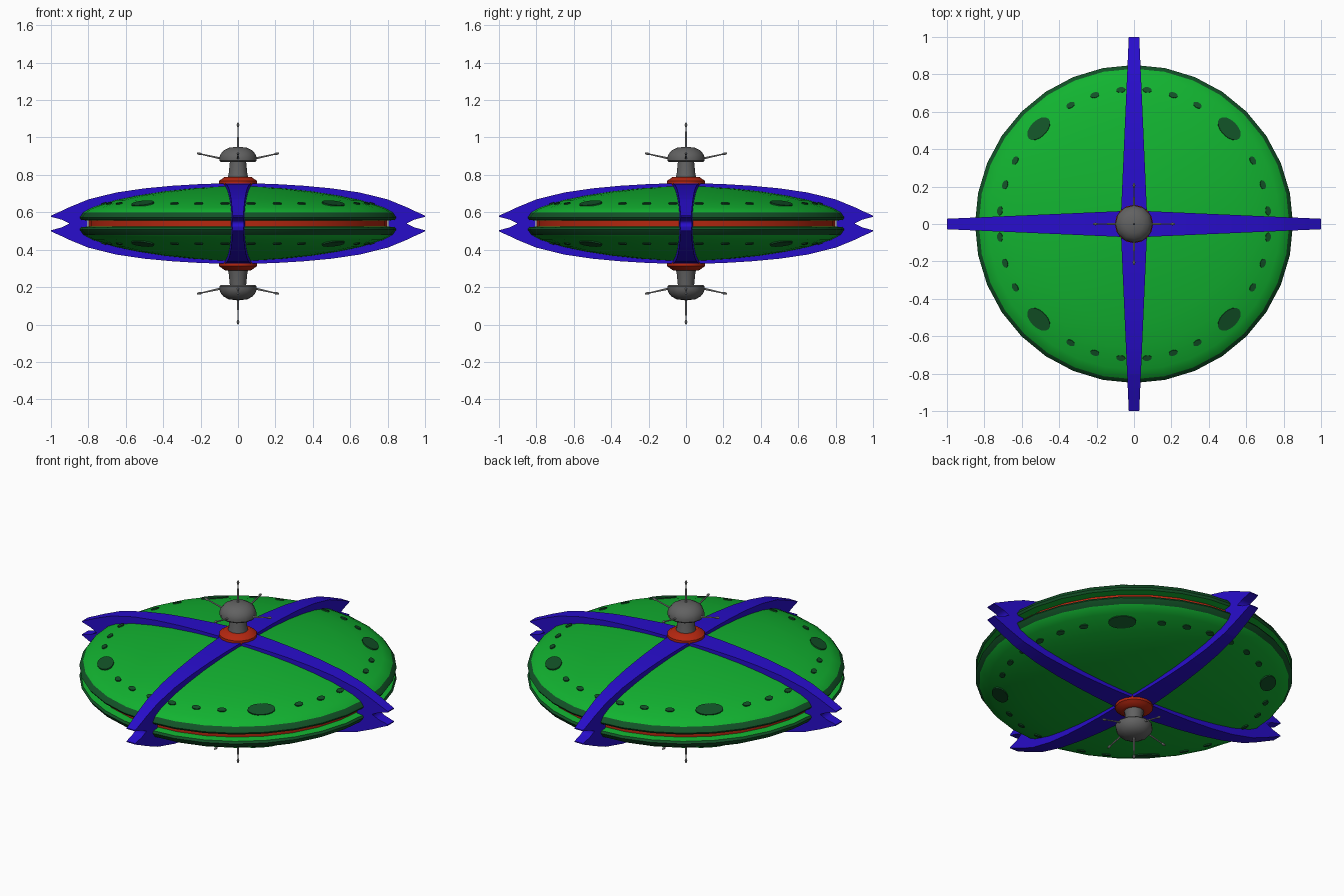
import bpy, bmesh, math
from mathutils import Matrix, Vector

if "Cube" in bpy.data.objects:
    bpy.data.objects.remove(bpy.data.objects["Cube"])

MID = 0.54  # height of the mirror plane; all heights below are relative to it


def colour(name, rgb):
    m = bpy.data.materials.new(name)
    m.diffuse_color = (*rgb, 1)
    m.use_nodes = True
    m.node_tree.nodes["Principled BSDF"].inputs["Base Color"].default_value = m.diffuse_color
    return m


GREEN = colour("green", (0.006, 0.45, 0.03))
DARK = colour("dark_green", (0.006, 0.085, 0.02))
BLUE = colour("blue", (0.021, 0.004, 0.60))
RED = colour("red", (0.46, 0.02, 0.005))
GREY = colour("grey", (0.12, 0.12, 0.12))
LIGHT = colour("light_grey", (0.33, 0.33, 0.33))


def finish(bm, name, mats, angle=None, mirror=True):
    bmesh.ops.remove_doubles(bm, verts=bm.verts, dist=1e-5)
    bmesh.ops.recalc_face_normals(bm, faces=bm.faces)
    me = bpy.data.meshes.new(name)
    bm.to_mesh(me)
    bm.free()
    for m in mats:
        me.materials.append(m)
    ob = bpy.data.objects.new(name, me)
    ob.location.z = MID
    bpy.context.collection.objects.link(ob)
    if angle:
        bpy.ops.object.select_all(action='DESELECT')
        ob.select_set(True)
        bpy.context.view_layer.objects.active = ob
        bpy.ops.object.shade_smooth_by_angle(angle=math.radians(angle))
    if mirror:
        mod = ob.modifiers.new("mirror", 'MIRROR')
        mod.use_axis = (False, False, True)
    return ob


def lathe(name, profile, sides, mats, angle, second=(), mirror=True):
    """Spin (radius, height) points; segments listed in second get mats[1]."""
    bm = bmesh.new()
    rings = [[bm.verts.new((r * math.cos(2 * math.pi * i / sides),
                            r * math.sin(2 * math.pi * i / sides), h))
              for i in range(sides)] for r, h in profile]
    for k in range(len(profile) - 1):
        for i in range(sides):
            j = (i + 1) % sides
            f = bm.faces.new((rings[k][i], rings[k][j], rings[k + 1][j], rings[k + 1][i]))
            f.material_index = 1 if k in second else 0
    return finish(bm, name, mats, angle, mirror)


# Saucer halves with a dark rim band
DOME = [(0, .2), (.12, .197), (.25, .188), (.4, .172), (.54, .15), (.66, .125),
        (.78, .087), (.83, .06)]
lathe("saucer_hull", DOME + [(.85, .032), (.842, .02), (.78, .013), (0, .013)], 32,
      [GREEN, DARK], 35, second=(7, 8))

# Red core seen in the gap between the halves
lathe("red_core", [(0, .015), (.8, .015), (.8, -.015), (0, -.015)], 32, [RED], 30, mirror=False)

# Oval windows: three small ones each side of a large one per quarter
bm = bmesh.new()
tilt = math.atan2(.125 - .087, .78 - .66)
for quarter in range(4):
    for deg in (5.6, 16.9, 28.1, 45, 61.9, 73.1, 84.4):
        radial, tang = (.045, .075) if deg == 45 else (.015, .024)
        place = (Matrix.Rotation(math.radians(deg + 90 * quarter), 4, 'Z')
                 @ Matrix.Translation((.72, 0, .1065))
                 @ Matrix.Rotation(tilt, 4, 'Y')
                 @ Matrix.Diagonal((radial, tang, .009, 1)))
        bmesh.ops.create_cone(bm, cap_ends=True, segments=16, radius1=1, radius2=1,
                              depth=1, matrix=place)
finish(bm, "windows", [DARK], 30)

# Crossed beams: stations are (distance, top, underside), tapering to forked tips
HALF = [(0, .217, .17), (.2, .211, .165), (.35, .202, .15), (.5, .188, .13), (.65, .166, .1),
        (.8, .129, .05), (.805, .127, 0), (.9, .088, 0), (.94, .069, .02), (1, .042, .036)]
stations = [(-s, t, b) for s, t, b in HALF[:0:-1]] + HALF
for name, turn in (("beam_side_to_side", 0), ("beam_front_to_back", 90)):
    bm = bmesh.new()
    loops = []
    for s, t, b in stations:
        w = .072 - .044 * abs(s)
        loops.append([bm.verts.new(p) for p in
                      ((s, -w, b), (s, w, b), (s, w, t), (s, -w, t))])
    for a, c in zip(loops, loops[1:]):
        for i in range(4):
            j = (i + 1) % 4
            quad = (a[i], a[j], c[j], c[i])
            if any(abs(v.co.z) > 1e-6 for v in quad):  # leave the mirror plane open
                bm.faces.new(quad)
    bm.faces.new(loops[0])
    bm.faces.new(loops[-1])
    bmesh.ops.rotate(bm, verts=bm.verts, matrix=Matrix.Rotation(math.radians(turn), 3, 'Z'))
    finish(bm, name, [BLUE], 25)

# Red collar, grey neck and domed head
lathe("collar", [(0, .19), (.09, .195), (.102, .208), (.102, .228), (.09, .236),
                 (.07, .25), (.05, .25), (0, .245)], 16, [RED], 40)
lathe("neck", [(0, .24), (.056, .24), (.05, .265), (.043, .335), (0, .335)], 12, [GREY], 40)
lathe("head", [(0, .328), (.092, .328), (.1, .336), (.1, .352), (.094, .37), (.078, .39),
               (.05, .405), (0, .411)], 12, [GREY], 35)


# Antennas: one straight up and four leaning outwards, with small bulb tips
def rod(bm, a, b):
    a, b = Vector(a), Vector(b)
    d = b - a
    rot = d.to_track_quat('Z', 'Y').to_matrix().to_4x4()
    bmesh.ops.create_cone(bm, cap_ends=True, segments=6, radius1=.006, radius2=.003,
                          depth=d.length, matrix=Matrix.Translation((a + b) / 2) @ rot)
    bmesh.ops.create_uvsphere(bm, u_segments=8, v_segments=6, radius=1,
                              matrix=Matrix.Translation(b - d.normalized() * .012) @ rot
                              @ Matrix.Diagonal((.007, .007, .014, 1)))


bm = bmesh.new()
rod(bm, (0, 0, .40), (0, 0, .538))
for k in range(4):
    c, s = round(math.cos(k * math.pi / 2)), round(math.sin(k * math.pi / 2))
    rod(bm, (.08 * c, .08 * s, .345), (.218 * c, .218 * s, .376))
finish(bm, "antennas", [LIGHT], 40)
